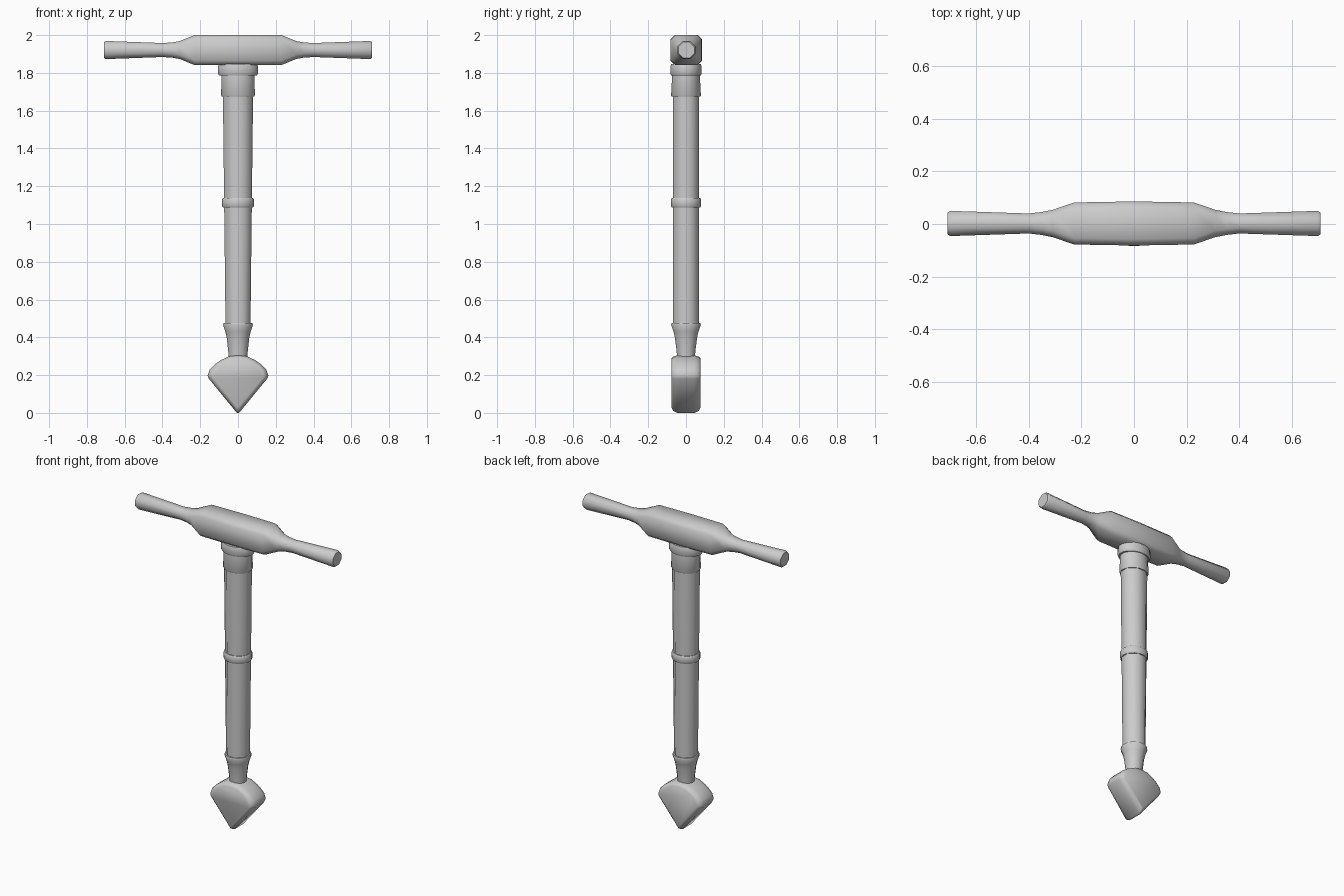
import bpy, bmesh, math

if "Cube" in bpy.data.objects:
    bpy.data.objects.remove(bpy.data.objects["Cube"])


def loft(name, rings, angle=40):
    """Skin a list of equal-length point rings, cap both ends, smooth by angle."""
    bm = bmesh.new()
    vr = [[bm.verts.new(p) for p in r] for r in rings]
    n = len(vr[0])
    for a, b in zip(vr, vr[1:]):
        for i in range(n):
            j = (i + 1) % n
            bm.faces.new((a[i], a[j], b[j], b[i]))
    bm.faces.new(vr[0])
    bm.faces.new(vr[-1])
    bmesh.ops.recalc_face_normals(bm, faces=bm.faces)
    me = bpy.data.meshes.new(name)
    bm.to_mesh(me)
    bm.free()
    ob = bpy.data.objects.new(name, me)
    bpy.context.collection.objects.link(ob)
    bpy.ops.object.select_all(action='DESELECT')
    ob.select_set(True)
    bpy.context.view_layer.objects.active = ob
    bpy.ops.object.shade_smooth_by_angle(angle=math.radians(angle))
    return ob


def turned(name, profile, sides=16):
    """Elliptical stack of rings; profile = (z, x radius, y radius)."""
    k = 1 / math.cos(math.pi / sides)  # flats face the axes
    rings = []
    for z, rx, ry in profile:
        angs = [(i + 0.5) * math.tau / sides for i in range(sides)]
        rings.append([(rx * k * math.cos(a), ry * k * math.sin(a), z) for a in angs])
    return loft(name, rings, 50)


def octagon(x, hy, hz, c, zc=1.921):
    """Chamfered rectangle across the handle."""
    pts = [(hy, hz - c), (hy - c, hz), (c - hy, hz), (-hy, hz - c),
           (-hy, c - hz), (c - hy, -hz), (hy - c, -hz), (hy, c - hz)]
    return [(x, y + 0.002, zc + z) for y, z in pts]


# Cross handle: swollen block in the middle, slim flared grips
half = [(0.0, 0.084, 0.080, 0.024), (0.228, 0.080, 0.080, 0.024),
        (0.31, 0.052, 0.047, 0.024), (0.35, 0.044, 0.040, 0.023),
        (0.40, 0.038, 0.037, 0.022), (0.70, 0.048, 0.048, 0.028),
        (0.71, 0.042, 0.042, 0.025)]
sections = [(-x, a, b, c) for x, a, b, c in half[:0:-1]] + half
loft("cross_handle", [octagon(*s) for s in sections], 50)

# Shaft: tapering octagonal rod
turned("shaft", [(0.46, 0.066, 0.068), (1.70, 0.080, 0.069)], 8)

# Collars
turned("top_flange", [(1.785, 0.100, 0.078), (1.797, 0.106, 0.083),
                      (1.832, 0.106, 0.083), (1.846, 0.101, 0.079)])
turned("upper_collar", [(1.675, 0.086, 0.076), (1.68, 0.089, 0.079),
                        (1.79, 0.088, 0.073)])
turned("middle_ring", [(1.088, 0.080, 0.075), (1.094, 0.084, 0.079),
                       (1.131, 0.084, 0.079), (1.137, 0.080, 0.075)])
turned("lower_socket", [(0.29, 0.049, 0.047), (0.33, 0.052, 0.050),
                        (0.40, 0.060, 0.059), (0.43, 0.067, 0.066),
                        (0.466, 0.079, 0.079), (0.476, 0.076, 0.076)])

# Blade: fan-shaped wedge with rounded front and back rims
right = [(0.006, 0.0), (0.155, 0.182), (0.161, 0.198), (0.150, 0.228),
         (0.125, 0.255), (0.095, 0.277), (0.050, 0.299)]
outline = right + [(0, 0.305)] + [(-x, z) for x, z in reversed(right)]
rims = [(-0.078, 0.84), (-0.068, 0.94), (-0.045, 1.0),
        (0.045, 1.0), (0.068, 0.94), (0.078, 0.84)]
loft("wedge_blade", [[(x * s, y, 0.19 + (z - 0.19) * s) for x, z in outline]
                     for y, s in rims], 50)
